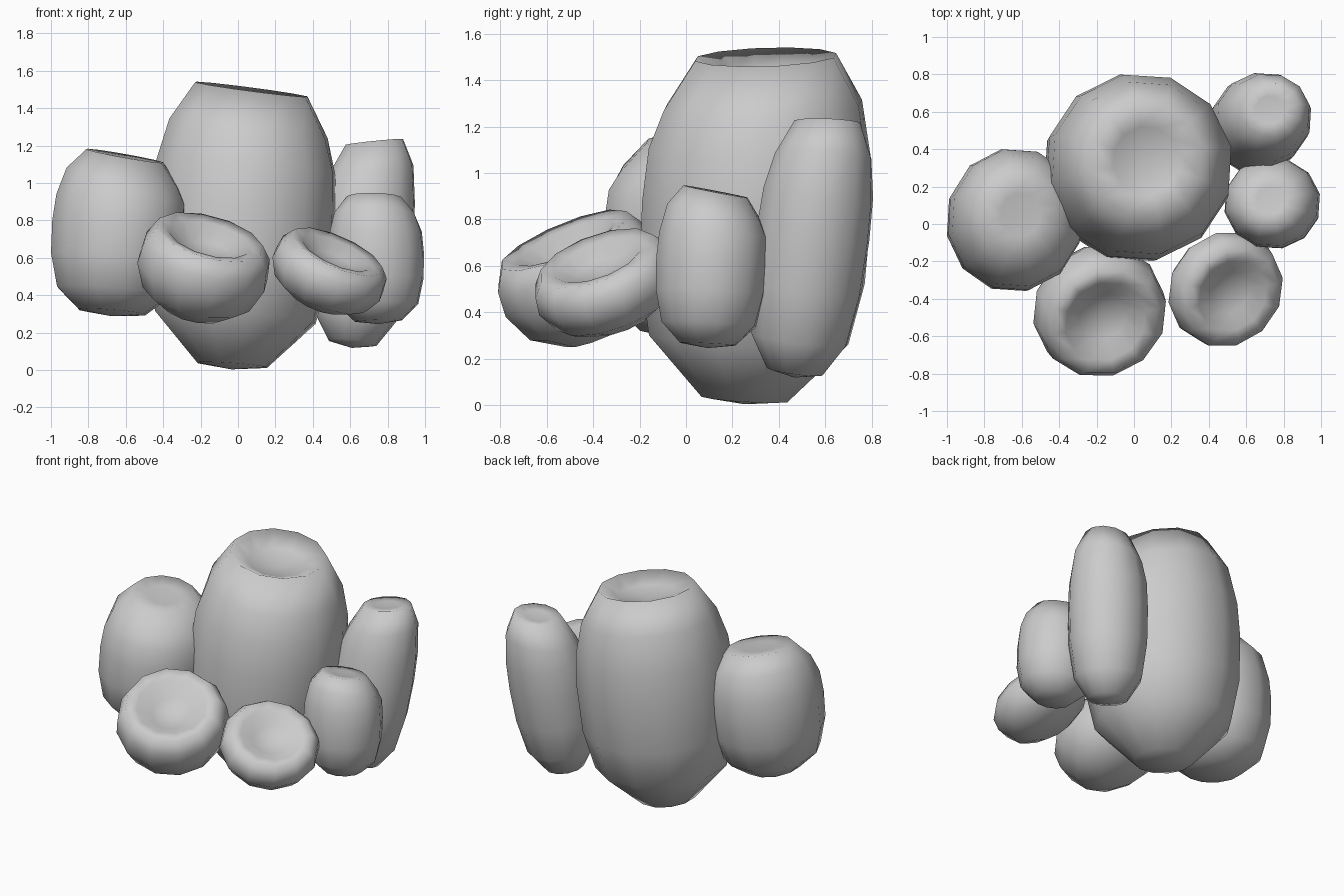
import bpy, bmesh, math
from mathutils import Vector

if "Cube" in bpy.data.objects:
    bpy.data.objects.remove(bpy.data.objects["Cube"])

grey = bpy.data.materials.new("stone grey")
grey.use_nodes = True
colour = (0.6, 0.6, 0.6, 1)
grey.diffuse_color = colour
grey.node_tree.nodes["Principled BSDF"].inputs["Base Color"].default_value = colour

# Profiles from the base pole up to the rim and into the dent: (radius, height)
TALL = [(0, -1), (0.38, -0.97), (0.87, -0.64), (0.98, -0.3), (1, 0.1),
        (0.97, 0.4), (0.86, 0.67), (0.61, 0.94), (0.36, 0.86), (0, 0.82)]
ROUND = [(0, -1), (0.5, -0.95), (0.85, -0.7), (0.98, -0.3), (1, 0.1),
         (0.97, 0.42), (0.85, 0.7), (0.58, 0.96), (0.3, 0.95), (0, 0.93)]
BOWL = [(0, -1), (0.48, -0.92), (0.84, -0.55), (1, 0), (0.97, 0.45),
        (0.82, 0.8), (0.62, 0.75), (0.36, 0.46), (0, 0.36)]


def pod(name, profile, centre, radii, axis, slant, turn=0.2, sides=12):
    """Turn a profile round a leaning axis; slant raises the rim towards (x, y)."""
    bm = bmesh.new()
    lean = Vector((0, 0, 1)).rotation_difference(Vector(axis).normalized())

    def place(r, h, a):
        x, y = r * math.cos(a), r * math.sin(a)
        lift = slant[0] * x + slant[1] * y if h > 0.6 else 0
        p = Vector((x * radii[0], y * radii[1], (h + lift) * radii[2]))
        return bm.verts.new(lean @ p + Vector(centre))

    rings = []
    for r, h in profile:
        count = sides if r else 1
        rings.append([place(r, h, turn + math.tau * i / sides) for i in range(count)])
    for low, high in zip(rings, rings[1:]):
        for i in range(sides):
            j = (i + 1) % sides
            if len(low) == 1:
                bm.faces.new((low[0], high[j], high[i]))
            elif len(high) == 1:
                bm.faces.new((low[i], low[j], high[0]))
            else:
                bm.faces.new((low[i], low[j], high[j], high[i]))
    for face in bm.faces:
        face.smooth = True
    mesh = bpy.data.meshes.new(name)
    bm.to_mesh(mesh)
    bm.free()
    mesh.materials.append(grey)
    bpy.context.collection.objects.link(bpy.data.objects.new(name, mesh))


# Tall pods with nearly closed tops
pod("main_pod", TALL, (0.02, 0.3, 0.775), (0.505, 0.505, 0.775), (0.07, 0.06, 1), (-0.04, 0.06))
pod("left_pod", ROUND, (-0.64, 0.02, 0.725), (0.365, 0.385, 0.44), (0.08, 0.07, 1), (-0.08, 0.1))
pod("back_pod", ROUND, (0.67, 0.54, 0.68), (0.265, 0.25, 0.57), (0.11, 0.13, 1), (0.1, 0.04))
pod("right_pod", ROUND, (0.74, 0.11, 0.59), (0.26, 0.245, 0.345), (-0.03, 0.05, 1), (-0.04, -0.1))

# Open bowls tilted to the front
pod("large_bowl", BOWL, (-0.19, -0.45, 0.53), (0.36, 0.365, 0.25), (0.2, -0.38, 0.9), (-0.06, 0))
pod("small_bowl", BOWL, (0.48, -0.34, 0.51), (0.32, 0.32, 0.175), (0.36, -0.32, 0.87), (-0.04, 0))
